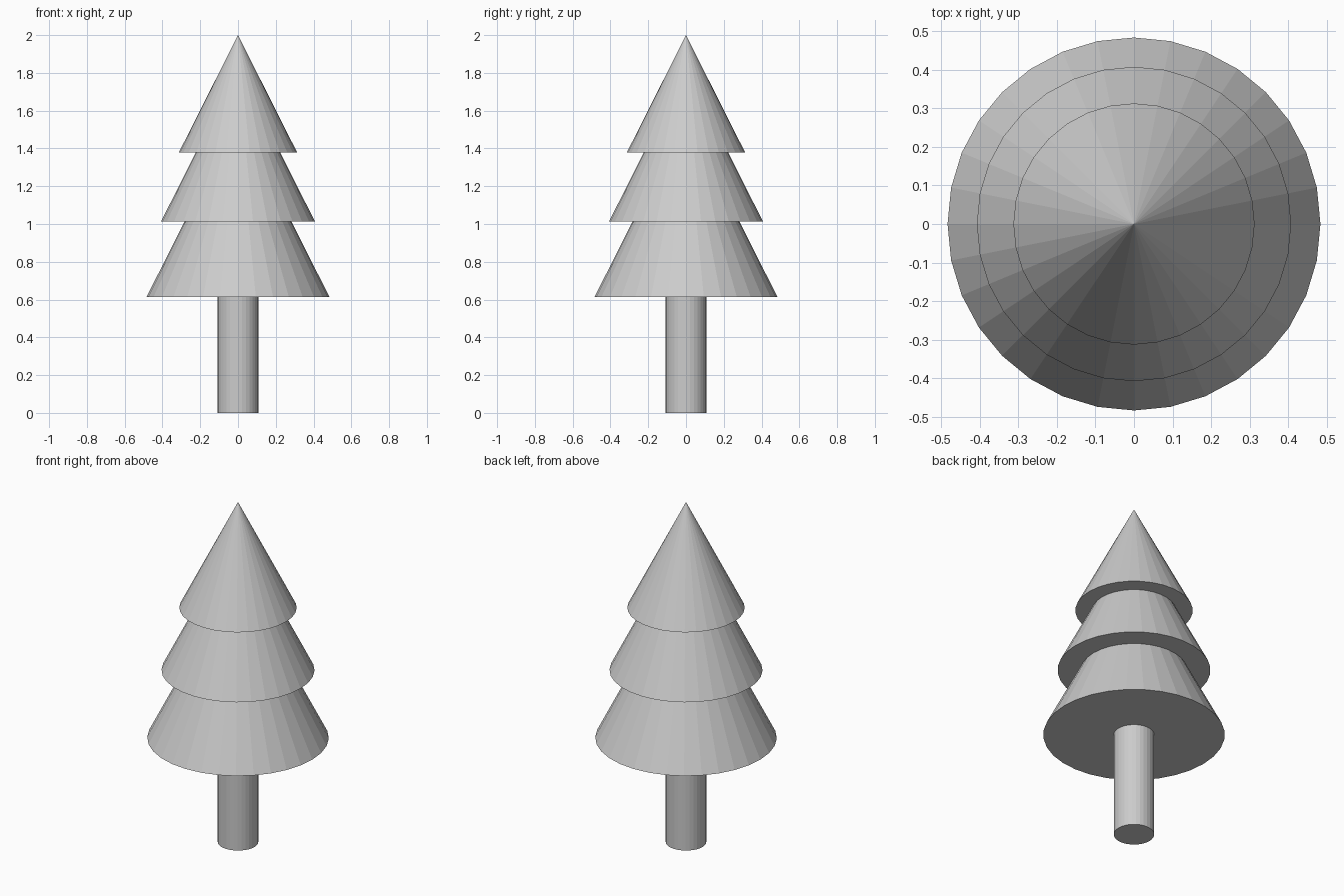
import bpy

if "Cube" in bpy.data.objects:
    bpy.data.objects.remove(bpy.data.objects["Cube"])

SIDES = 32
SLOPE = 0.504  # radius per unit of height, shared by all foliage tiers


def foliage_tier(name, base_z, radius):
    """Flat-shaded closed cone resting on base_z."""
    height = radius / SLOPE
    bpy.ops.mesh.primitive_cone_add(
        vertices=SIDES, radius1=radius, radius2=0, depth=height,
        location=(0, 0, base_z + height / 2))
    bpy.context.object.name = name


# Trunk, running a little way into the lowest tier
TRUNK_HEIGHT = 0.75
bpy.ops.mesh.primitive_cylinder_add(
    vertices=SIDES, radius=0.108, depth=TRUNK_HEIGHT,
    location=(0, 0, TRUNK_HEIGHT / 2))
bpy.context.object.name = "trunk"

# Three overlapping foliage cones
for name, base_z, radius in (
        ("lower_foliage", 0.614, 0.484),
        ("middle_foliage", 1.012, 0.408),
        ("upper_foliage", 1.379, 0.313)):
    foliage_tier(name, base_z, radius)
